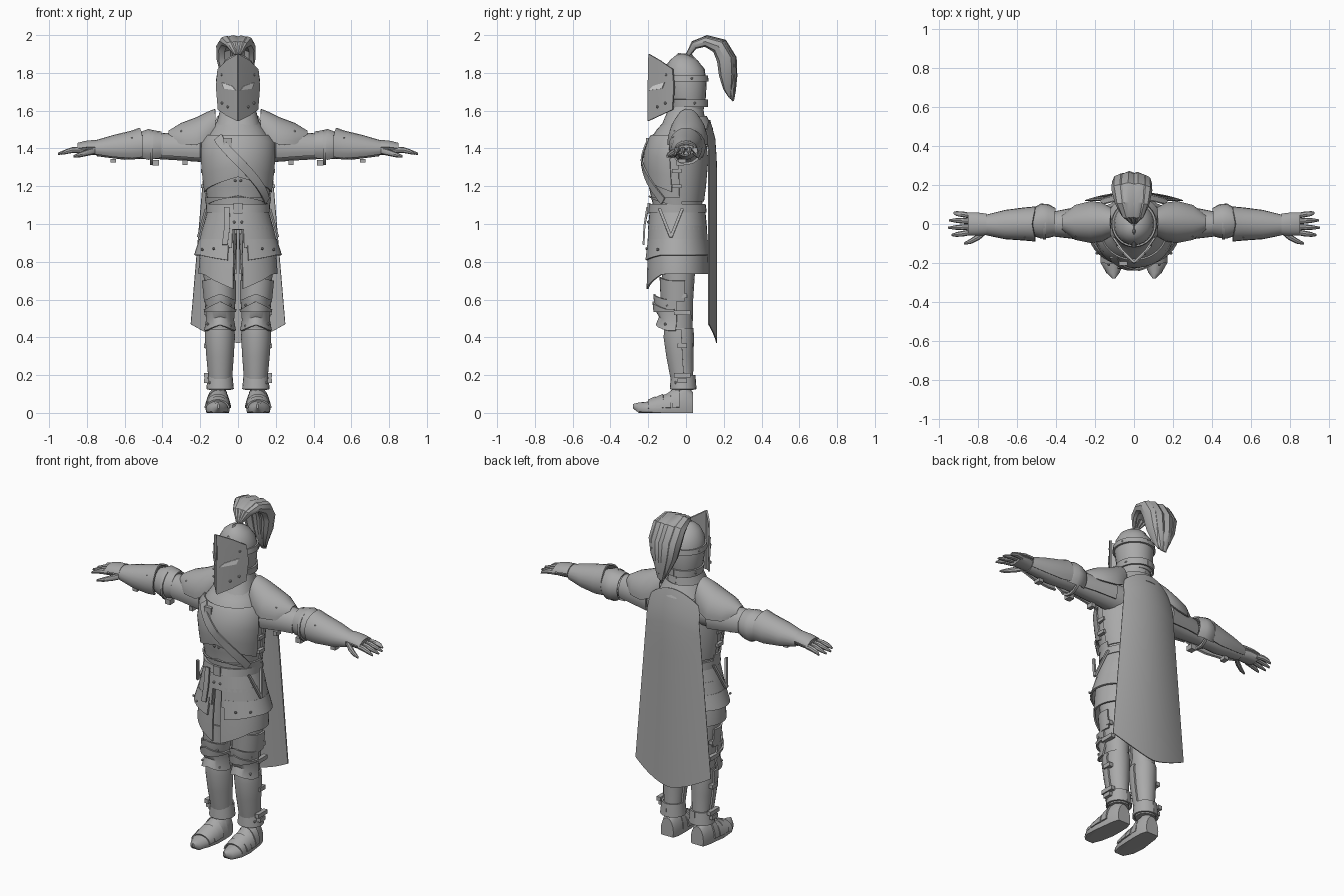
import bpy, bmesh, math
from mathutils import Vector

def mat(name, v):
    m = bpy.data.materials.new(name)
    m.diffuse_color = (v, v, v, 1)
    return m

STEEL, EYE = mat("steel_grey", 0.4), mat("eye_white", 0.95)

def finish(name, bm, mirror=False, thick=0, m=STEEL):
    bmesh.ops.recalc_face_normals(bm, faces=bm.faces)
    me = bpy.data.meshes.new(name)
    bm.to_mesh(me)
    bm.free()
    me.materials.append(m)
    ob = bpy.data.objects.new(name, me)
    bpy.context.collection.objects.link(ob)
    if thick:
        s = ob.modifiers.new("thickness", 'SOLIDIFY')
        s.thickness, s.offset = thick, 0
    if mirror:
        ob.modifiers.new("mirror", 'MIRROR').use_mirror_merge = False
    return ob

def skin(name, rows, closed, mirror=False, thick=0):
    """Faces between rows of points; closed rows get end caps."""
    bm = bmesh.new()
    vs = [[bm.verts.new(p) for p in r] for r in rows]
    n = len(rows[0])
    for a, b in zip(vs, vs[1:]):
        for i in range(n if closed else n - 1):
            j = (i + 1) % n
            bm.faces.new((a[i], a[j], b[j], b[i]))
    if closed:
        bm.faces.new(vs[0])
        bm.faces.new(vs[-1])
    return finish(name, bm, mirror, thick)

def loft(name, rings, axis='z', arc=None, mirror=False, thick=0.01, n=16, floor=None):
    """Rings (t, c1, c2, r1, r2[, peak]) along an axis; arc in degrees makes an open plate."""
    rows = []
    for t, c1, c2, r1, r2, *k in rings:
        row = []
        for i in range(n):
            d = 360 * i / n if arc is None else arc[0] + (arc[1] - arc[0]) * i / (n - 1)
            a = math.radians(d)
            tt = t + (k[0] * max(0, 1 - abs(d) / 60) if k else 0)
            p, q = c1 + r1 * math.sin(a), r2 * math.cos(a)
            v = {'z': (p, c2 - q, tt), 'x': (tt, p, c2 + q), 'y': (p, tt, c2 + q)}[axis]
            row.append((v[0], v[1], v[2] if floor is None else max(floor, v[2])))
        rows.append(row)
    return skin(name, rows, arc is None, mirror, 0 if arc is None else thick)

def boxes(name, items, mirror=True):
    bm = bmesh.new()
    for c, s in items:
        vs = bmesh.ops.create_cube(bm, size=1)['verts']
        for v in vs:
            v.co = Vector([c[i] + v.co[i] * s[i] for i in range(3)])
    return finish(name, bm, mirror)

# Torso
TORSO = [(1.02, 0, -.045, .15, .135), (1.1, 0, -.045, .157, .13), (1.2, 0, -.05, .175, .148),
         (1.34, 0, -.055, .188, .165), (1.43, 0, -.05, .185, .15), (1.5, 0, -.03, .14, .125),
         (1.56, 0, -.01, .1, .09), (1.64, 0, 0, .075, .075)]
loft("torso", TORSO, n=28)

def on_torso(z, deg, off):
    """Point on the torso surface, pushed outwards."""
    for a, b in zip(TORSO, TORSO[1:]):
        if a[0] <= z <= b[0]:
            f = (z - a[0]) / (b[0] - a[0])
            c, rx, ry = [a[i] + (b[i] - a[i]) * f for i in (2, 3, 4)]
            s = math.radians(deg)
            return ((rx + off) * math.sin(s), c - (ry + off) * math.cos(s), z)

def wrap(name, ring_z, arc, off, peak=0, n=25, thick=.008, mirror=False):
    rows = []
    for i, z in enumerate(ring_z):
        degs = [arc[0] + (arc[1] - arc[0]) * j / (n - 1) for j in range(n)]
        rows.append([on_torso(z + peak * (1 - i / (len(ring_z) - 1)) * max(0, 1 - abs(d) / 80), d, off)
                     for d in degs])
    return skin(name, rows, False, mirror, thick)

wrap("breastplate", (1.17, 1.25, 1.34, 1.43, 1.47), (-80, 80), .008, .08)
wrap("backplate", (1.12, 1.2, 1.34, 1.43, 1.48), (95, 265), .004)
wrap("belly_lame", (1.1, 1.14), (-100, 100), .008, .05)
boxes("side_clasps", [((.187, -.05, z), (.02, .05, .02)) for z in (1.2, 1.28)])
# Shoulder belt across the chest
rows = []
for i in range(16):
    f = i / 15
    z, d = 1.46 - .34 * f, -35 + 95 * f
    rows.append([on_torso(z + .016, d + 5, .018), on_torso(z - .016, d - 5, .018)])
skin("shoulder_belt", rows, False, thick=.008)
boxes("shoulder_buckle", [((-.055, -.202, 1.43), (.045, .02, .05))], False)
# Gorget
loft("gorget", [(1.47, 0, -.035, .135, .145, -.06), (1.53, 0, -.02, .11, .12, -.05),
                (1.62, 0, -.005, .085, .09, -.03)], arc=(-180, 180), n=33)

# Belt, hip plates and cloth
loft("belt", [(1.06, 0, -.045, .162, .148), (1.105, 0, -.045, .162, .142)], arc=(-180, 180), n=33, thick=.014)
boxes("belt_buckle", [((0, -.196, 1.083), (.045, .015, .055))], False)
loft("hip_lame_upper", [(.97, 0, -.045, .185, .152), (1.065, 0, -.045, .158, .143)], arc=(-180, 180), n=33)
loft("hip_plates_middle", [(.89, 0, -.045, .205, .158, -.02), (.99, 0, -.045, .18, .15)],
     arc=(9, 174), n=18, mirror=True)
loft("hip_plates_lower", [(.835, 0, -.045, .228, .17, -.035), (.92, 0, -.045, .2, .156)],
     arc=(14, 172), n=18, mirror=True)
loft("skirt_cloth", [(.735, 0, -.045, .205, .16, -.09), (.85, 0, -.045, .198, .155, -.04),
                     (1.0, 0, -.045, .16, .14)], arc=(7, 178), n=18, mirror=True)
skin("belt_strap", [[(-.075, -.2, 1.09), (-.045, -.205, 1.09)], [(-.072, -.22, .99), (-.042, -.22, .99)],
                    [(-.085, -.225, .89), (-.055, -.225, .89)]], False, thick=.01)
for i, (a, b) in enumerate(((-.14, -.08), (-.02, -.08))):
    skin("hip_strap_%d" % i, [[(.17, a - .008, 1.08), (.17, a + .008, 1.08)],
                              [(.212, b - .008, .93), (.212, b + .008, .93)]], False, True, .012)

# Legs
loft("thigh", [(.45, .092, -.035, .062, .07), (.6, .095, -.04, .073, .078), (.75, .1, -.04, .085, .088),
               (.95, .09, -.04, .085, .09)], mirror=True)
loft("thigh_plate", [(.59, .095, -.04, .08, .09, .02), (.7, .1, -.04, .086, .095, .02)],
     arc=(-80, 110), mirror=True)
loft("knee_plate", [(.435, .095, -.045, .08, .11, .03), (.49, .095, -.04, .07, .098, .02),
                    (.55, .095, -.04, .073, .122), (.6, .095, -.04, .078, .128, .03)],
     arc=(-85, 85), mirror=True, n=17)
loft("knee_ridge", [(.535, .095, -.04, .08, .126), (.55, .095, -.04, .082, .132, .04)],
     arc=(-80, 80), mirror=True, n=17, thick=.012)
loft("greave", [(.12, .095, -.015, .058, .055), (.2, .093, -.015, .052, .053), (.3, .094, -.025, .062, .065),
                (.4, .095, -.03, .07, .072), (.45, .095, -.03, .066, .07)], mirror=True)
loft("shin_plate", [(.18, .094, -.015, .058, .062), (.3, .095, -.025, .068, .075),
                    (.4, .096, -.03, .075, .084), (.44, .096, -.03, .073, .082)], arc=(-95, 95), mirror=True)
loft("ankle_cuff", [(.125, .095, -.015, .068, .066), (.2, .094, -.015, .06, .06)],
     arc=(-180, 180), mirror=True, n=21)
boxes("leg_buckles", [((.168, -.02, z), (.025, .085 if i % 2 else .05, .024))
                      for i, z in enumerate((.17, .2, .355, .53, .62))])
# Armoured shoes
loft("shoe", [(.037, .1, .03, .042, .08), (.0, .1, .03, .055, .12), (-.06, .103, .03, .06, .105),
              (-.12, .108, .02, .064, .065), (-.2, .112, .02, .058, .04), (-.25, .108, .02, .034, .035),
              (-.28, .103, .035, .006, .012)], axis='y', mirror=True, floor=0)
for i, (y, rz, rx) in enumerate(((-.075, .098, .062), (-.12, .07, .066), (-.16, .06, .065), (-.2, .047, .06))):
    loft("shoe_lame_%d" % i, [(y, .108, .02, rx, rz), (y + .04, .106, .02, rx, rz + .018)],
         axis='y', arc=(-85, 85), mirror=True, floor=.003, thick=.008)

# Arms
loft("upper_arm", [(.12, .005, 1.405, .08, .085), (.22, .005, 1.405, .068, .075), (.33, 0, 1.4, .058, .062),
                   (.45, 0, 1.4, .05, .055)], axis='x', mirror=True)
loft("pauldron", [(.12, .01, 1.5, .07, .105), (.165, .01, 1.455, .095, .132), (.22, .01, 1.43, .103, .13),
                  (.3, .008, 1.43, .085, .1), (.365, .005, 1.455, .035, .035)],
     axis='x', arc=(-95, 95), mirror=True, n=17)
loft("shoulder_lame", [(.2, .005, 1.4, .09, .1), (.33, .003, 1.4, .072, .08), (.405, 0, 1.4, .06, .075)],
     axis='x', arc=(-120, 120), mirror=True, n=17)
loft("elbow_plate", [(.405, .01, 1.41, .068, .075), (.44, .015, 1.41, .082, .08), (.475, .015, 1.41, .085, .088),
                     (.52, .01, 1.41, .065, .07)], axis='x', arc=(-140, 140), mirror=True, n=13)
loft("elbow_band", [(.45, .005, 1.405, .078, .085), (.465, .005, 1.405, .078, .085)],
     axis='x', arc=(-180, 180), mirror=True, n=17, thick=.014)
loft("forearm", [(.44, 0, 1.4, .05, .052), (.6, 0, 1.395, .055, .055), (.75, -.005, 1.395, .04, .036)],
     axis='x', mirror=True)
loft("gauntlet_cuff", [(.505, .0, 1.415, .085, .09, .015), (.56, 0, 1.405, .08, .085),
                       (.66, -.003, 1.4, .07, .066), (.755, -.005, 1.398, .048, .04)],
     axis='x', arc=(-130, 130), mirror=True, n=15)
boxes("arm_buckles", [((.435, -.03, 1.325), (.035, .04, .03)), ((.28, -.03, 1.325), (.025, .04, .025)),
                      ((.66, -.02, 1.335), (.03, .04, .02))])
# Hands
loft("palm", [(.73, -.005, 1.4, .04, .035), (.79, -.002, 1.4, .052, .034), (.85, .002, 1.392, .052, .026)],
     axis='x', mirror=True, n=12)
loft("hand_plate", [(.755, -.002, 1.4, .052, .042), (.81, 0, 1.398, .057, .038), (.85, 0, 1.393, .056, .032)],
     axis='x', arc=(-80, 80), mirror=True, thick=.008)
for i, (y, end) in enumerate(((-.042, .935), (-.014, .952), (.014, .948), (.042, .925))):
    dy = y * .35
    loft("finger_%d" % i, [(.835, y, 1.393, .014, .016), (.875, y + dy * .5, 1.392, .015, .016),
                           (.91, y + dy * .8, 1.383, .012, .013), (end, y + dy, 1.372, .005, .006)],
         axis='x', mirror=True, n=8)
loft("thumb", [(.75, -.03, 1.39, .016, .018), (.79, -.062, 1.38, .018, .018), (.835, -.088, 1.367, .014, .014),
               (.87, -.1, 1.358, .006, .006)], axis='x', mirror=True, n=8)

# Helmet
SKULL = [(1.61, 0, .01, .085, .085), (1.67, 0, .005, .098, .1), (1.76, 0, 0, .107, .11),
         (1.82, 0, -.005, .098, .102), (1.865, 0, -.012, .07, .075), (1.89, 0, -.018, .036, .04),
         (1.9, 0, -.02, .006, .006)]
loft("helmet_skull", SKULL, n=24)
loft("helmet_brow_band", [(1.755, 0, 0, .112, .115), (1.785, 0, 0, .108, .111)], arc=(-180, 180), n=33)
loft("helmet_neck_rim", [(1.62, 0, .012, .096, .1), (1.66, 0, .007, .1, .104)], arc=(-180, 180), n=33)
loft("helmet_comb", [(-.12, 0, 1.80, .012, .03), (-.04, 0, 1.875, .012, .03), (.03, 0, 1.87, .012, .03),
                     (.1, 0, 1.8, .01, .02)], axis='y', n=8)
# Pointed visor, each row runs from the centre ridge to the cheek
skin("visor", [[(0, -.196, 1.9), (.06, -.135, 1.865), (.105, -.07, 1.82)],
               [(0, -.2, 1.72), (.06, -.135, 1.72), (.113, -.062, 1.725)],
               [(0, -.2, 1.545), (.06, -.135, 1.575), (.103, -.07, 1.605)]], False, True, .01)
bm = bmesh.new()
bm.faces.new([bm.verts.new((x, -.208 + x * 1.11 - .001, z)) for x, z in
              ((.012, 1.708), (.03, 1.73), (.086, 1.75), (.075, 1.717))])
finish("eye_slits", bm, True, .006, EYE)

# Plume of overlapping curved strands
PATH = [(.01, 1.895, .012), (.045, 1.95, .022), (.11, 1.972, .028), (.185, 1.945, .04), (.225, 1.87, .045),
        (.232, 1.78, .04), (.24, 1.7, .024), (.25, 1.65, .004)]
for s, (side, w, size) in enumerate(((-.072, .045, .95), (-.03, .05, 1.0), (.022, .05, .98), (.06, .035, .92))):
    rows = []
    for i, (y, z, t) in enumerate(PATH):
        y0, z0, _ = PATH[max(i - 1, 0)]
        y1, z1, _ = PATH[min(i + 1, len(PATH) - 1)]
        nrm = Vector((0, -(z1 - z0), y1 - y0)).normalized()
        spread = math.sin(math.pi * min(i + .4, 7) / 7.6)
        c = Vector((side * spread, .01 + (y - .01) * size, 1.895 + (z - 1.895) * size))
        ww = w * max(.08, spread)
        rows.append([c + Vector((ww * math.sin(a), 0, 0)) + nrm * t * math.cos(a)
                     for a in [math.tau * j / 8 for j in range(8)]])
    skin("plume_strand_%d" % s, rows, True)

# Cape with a curved section and a rounded hem
rows = []
for r in range(13):
    f, row = r / 12, []
    for j in range(17):
        u = j / 8 - 1
        top, hem = 1.55 - .08 * u * u, .37 + .1 * abs(u) ** 1.5
        z = top + (hem - top) * f
        half = .165 + .085 * f
        row.append((half * u, .12 + .042 * min(1, .6 + 2 * f) * (1 - u * u) - .02 * (r == 0), z))
    rows.append(row)
skin("cape", rows, False, thick=.006)
loft("cape_collar", [(1.5, 0, 0, .14, .14), (1.57, 0, 0, .105, .105)], arc=(100, 260), n=17)

# Rivets
bm = bmesh.new()
SPOTS = [(.055, -.152, 1.62), (.085, -.11, 1.64), (.085, -.105, 1.79), (.108, .03, 1.77), (.095, .045, 1.64),
         (.17, -.075, 1.5), (.24, -.08, 1.465), (.19, .07, 1.53), (.3, -.06, 1.49), (.56, -.065, 1.455),
         (.66, -.055, 1.44), (.13, -.208, .87), (.19, -.15, .865), (.16, -.11, .47), (.04, -.12, .46),
         (.162, -.1, .57), (.04, -.14, .57), (.015, -.205, 1.23), (.02, -.2, 1.01), (.15, -.055, .16)]
for p in SPOTS:
    for v in bmesh.ops.create_icosphere(bm, subdivisions=1, radius=.008)['verts']:
        v.co += Vector(p)
finish("rivets", bm, True)

# Apply modifiers and smooth
bpy.ops.object.select_all(action='SELECT')
bpy.context.view_layer.objects.active = bpy.context.selected_objects[0]
bpy.ops.object.convert(target='MESH')
bpy.ops.object.shade_smooth_by_angle(angle=math.radians(35))
